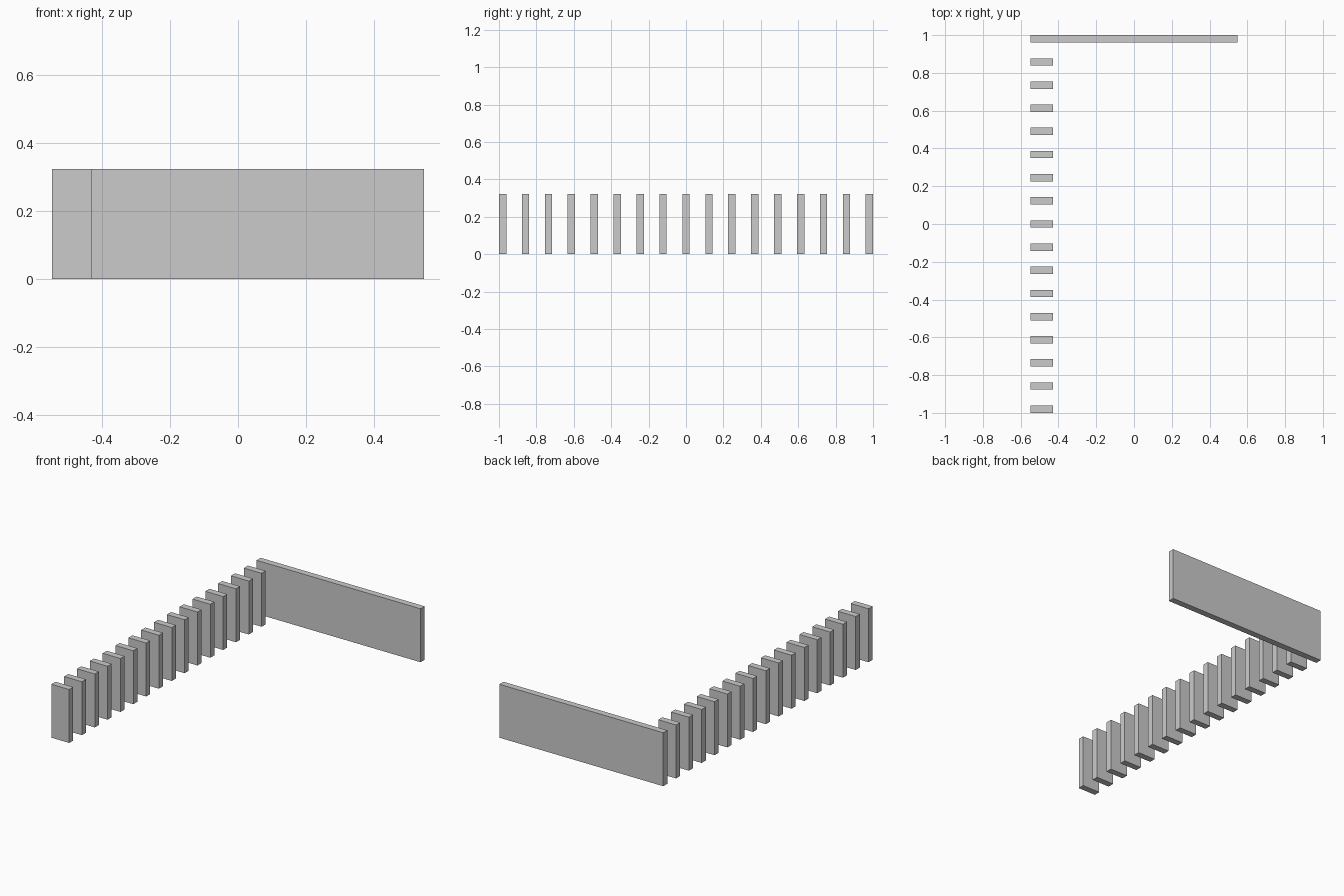
import bpy

if "Cube" in bpy.data.objects:
    bpy.data.objects.remove(bpy.data.objects["Cube"])

X0, X1 = -0.548, 0.548   # overall width
HEIGHT = 0.323
THICK = 0.039
COUNT = 17               # slats in the row, the last one being the long panel
SLAT_W = 0.119


def box(name, x0, x1, y, z0, z1):
    """Upright board centred on y."""
    bpy.ops.mesh.primitive_cube_add(size=1, location=((x0 + x1) / 2, y, (z0 + z1) / 2))
    ob = bpy.context.object
    ob.name = name
    ob.scale = (x1 - x0, THICK, z1 - z0)
    bpy.ops.object.transform_apply(location=False, rotation=False, scale=True)
    return ob


y_first = -1 + THICK / 2
pitch = (2 - THICK) / (COUNT - 1)

# Row of short slats along the left side
for i in range(COUNT - 1):
    box(f"slat_{i + 1:02d}", X0, X0 + SLAT_W, y_first + i * pitch, 0, HEIGHT)

# Long panel closing the back
box("back_panel", X0, X1, 1 - THICK / 2, 0, HEIGHT)
